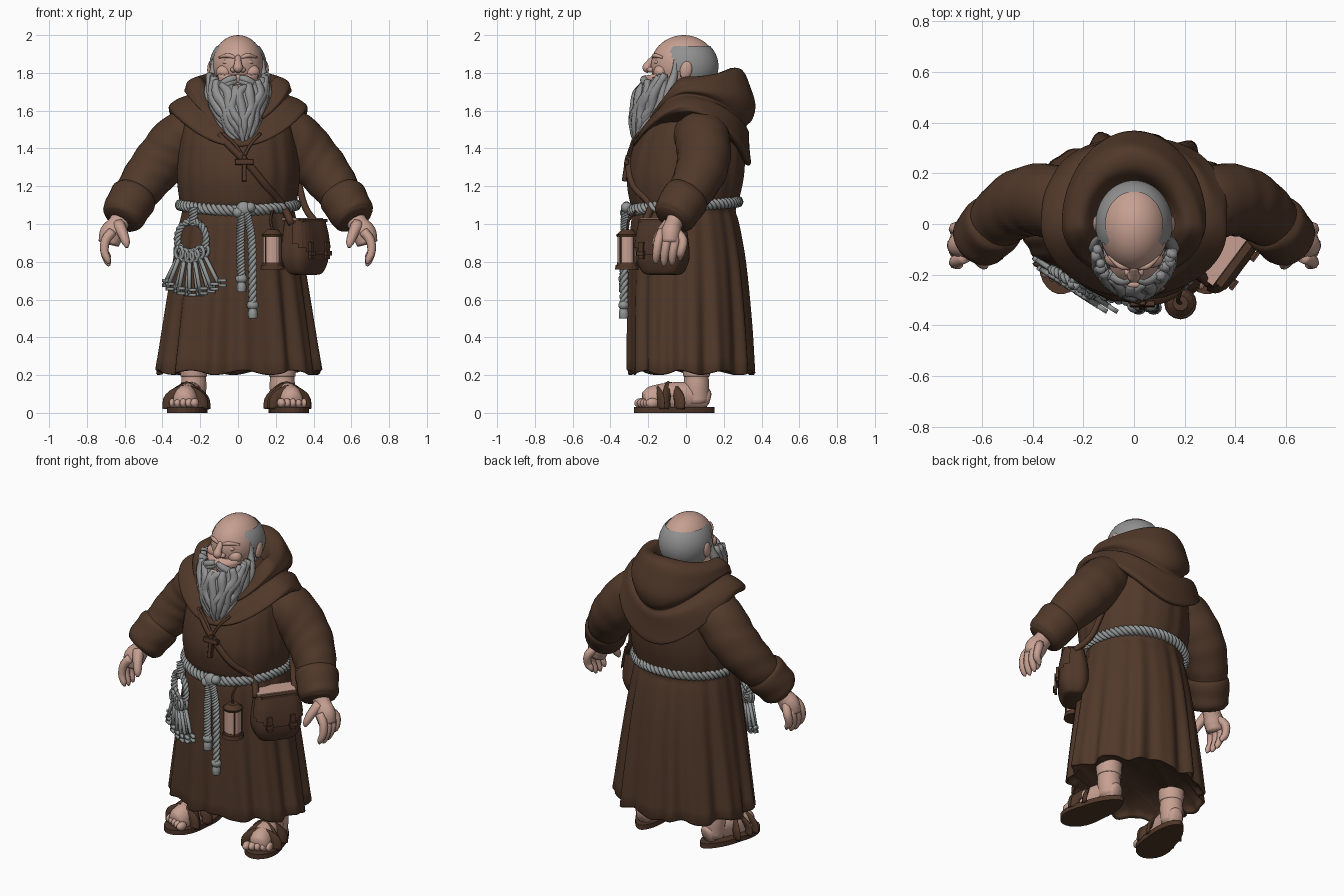
import bpy, bmesh, math
from mathutils import Vector as V, Matrix as M
from math import sin, cos, pi, sqrt

if "Cube" in bpy.data.objects:
    bpy.data.objects.remove(bpy.data.objects["Cube"])


def material(name, rgb):
    m = bpy.data.materials.new(name)
    m.diffuse_color = (*rgb, 1)
    m.use_nodes = True
    m.node_tree.nodes["Principled BSDF"].inputs["Base Color"].default_value = m.diffuse_color
    return m


ROBE = material("brown_cloth", (0.081, 0.040, 0.0225))
LEATHER = material("dark_leather", (0.080, 0.038, 0.022))
SKIN = material("skin", (0.57, 0.35, 0.285))
HAIR = material("grey_hair", (0.28, 0.285, 0.28))
ROPE = material("grey_rope", (0.29, 0.305, 0.305))


def finish(bm, name, mat, smooth=True):
    bmesh.ops.recalc_face_normals(bm, faces=bm.faces)
    for f in bm.faces:
        f.smooth = smooth
    me = bpy.data.meshes.new(name)
    bm.to_mesh(me)
    bm.free()
    me.materials.append(mat)
    ob = bpy.data.objects.new(name, me)
    bpy.context.collection.objects.link(ob)
    return ob


def catmull(pts, sub=4):
    p = [V(q) for q in pts]
    p = [2 * p[0] - p[1]] + p + [2 * p[-1] - p[-2]]
    out = []
    for i in range(1, len(p) - 2):
        a, b, c, d = p[i - 1:i + 3]
        for k in range(sub):
            t = k / sub
            out.append(0.5 * (2 * b + (c - a) * t + (2 * a - 5 * b + 4 * c - d) * t * t
                              + (3 * b - a - 3 * c + d) * t ** 3))
    return out + [p[-2]]


def loft(bm, rings, closed=False):
    vs = [[bm.verts.new(q) for q in r] for r in rings]
    n = len(vs[0])
    for i in range(len(vs) if closed else len(vs) - 1):
        a, b = vs[i], vs[(i + 1) % len(vs)]
        for j in range(n):
            k = (j + 1) % n
            bm.faces.new((a[j], a[k], b[k], b[j]))
    if not closed:
        bm.faces.new(vs[0])
        bm.faces.new(vs[-1])


def tube(bm, path, n=10, sub=4, flat=1.0, wob=0.0):
    """Sweep a circle along (x, y, z, radius) points."""
    pts = catmull(path, sub)
    pos = [q.xyz for q in pts]
    rings, u = [], None
    for i, q in enumerate(pts):
        t = (pos[min(i + 1, len(pos) - 1)] - pos[max(i - 1, 0)]).normalized()
        if u is None:
            u = t.cross(V((0, 1, 0)) if abs(t.y) < 0.9 else V((1, 0, 0)))
        u = (u - t * u.dot(t)).normalized()
        w = t.cross(u)
        ring_pts = []
        for j in range(n):
            a = 2 * pi * j / n
            r = max(q[3], 0.002) * (1 + wob * sin(i * 1.1 + 2.6 * cos(a + 0.6) + sin(2 * a)))
            ring_pts.append(pos[i] + u * cos(a) * r + w * sin(a) * r * flat)
        rings.append(ring_pts)
    loft(bm, rings)


def ball(bm, loc, scale, rot=None, seg=20):
    mat = M.Translation(loc) @ (rot or M()) @ M.Diagonal((*scale, 1))
    bmesh.ops.create_uvsphere(bm, u_segments=seg, v_segments=seg // 2 + 2, radius=1, matrix=mat)


def box(bm, loc, size, rot=None):
    bmesh.ops.create_cube(bm, size=1, matrix=M.Translation(loc) @ (rot or M()) @ M.Diagonal((*size, 1)))


def disc(bm, loc, r1, r2, h, n=16):
    bmesh.ops.create_cone(bm, cap_ends=True, segments=n, radius1=r1, radius2=r2, depth=h,
                          matrix=M.Translation(loc))


def twist(bm, pos, rad, turns, closed=False):
    """Three strands wound around a path."""
    n = len(pos)
    for s in range(3):
        rings = []
        for i, p in enumerate(pos):
            nxt = pos[(i + 1) % n] if closed else pos[min(i + 1, n - 1)]
            prv = pos[i - 1] if closed else pos[max(i - 1, 0)]
            t = (nxt - prv).normalized()
            u = t.cross(V((0.3, 1, 0)) if abs(t.z) > 0.6 else V((0, 0, 1))).normalized()
            w = t.cross(u)
            a = 2 * pi * (s / 3 + turns * i / (n if closed else n - 1))
            c = p + (u * cos(a) + w * sin(a)) * rad * 0.5
            rings.append([c + (u * cos(b) + w * sin(b)) * rad * 0.62
                          for b in (2 * pi * j / 7 for j in range(7))])
        loft(bm, rings, closed)


def ring(rx, yf, yb, zf, zs, zb, n=96, fold=lambda a: 0, dz=lambda a: 0):
    """Oval around the body; height differs at front, side and back."""
    out = []
    for j in range(n):
        a = 2 * pi * j / n
        c, k = cos(a), 1 + fold(a)
        z = zs + ((zf if c > 0 else zb) - zs) * c * c + dz(a)
        out.append(V((rx * sin(a) * k, -(yf if c > 0 else yb) * c * k, z)))
    return out


# Robe: z, half width, front depth, back depth
BODY = [(0.22, .43, .302, .358), (0.5, .39, .302, .342), (0.8, .345, .295, .314), (1.0, .312, .288, .28),
        (1.07, .298, .278, .262), (1.13, .312, .298, .28), (1.25, .325, .312, .305), (1.38, .315, .287, .312),
        (1.5, .295, .235, .305), (1.6, .25, .165, .265), (1.7, .14, .09, .15)]


def front(x, z, off=0.0):
    for p, q in zip(BODY, BODY[1:]):
        if z <= q[0]:
            b = V(p).lerp(V(q), (z - p[0]) / (q[0] - p[0]))
            return V((x, -b[2] * sqrt(max(0, 1 - (x / b[1]) ** 2)) - off, z))


def body_ring(b, k=1.0, dz=0.0):
    z = b[0]
    amp = 0.011 + 0.034 * max(0, 1.05 - z) if z < 1.07 else 0.007
    return ring(b[1] * k, b[2] * k, b[3] * k, z + dz, z + dz, z + dz, 180,
                lambda a: amp * (sin(13 * a + 1.2 * sin(2 * a)) + 0.6 * sin(22 * a + 1)),
                lambda a: 0.012 * sin(9 * a + 1) * max(0, 1 - (z - 0.22) * 8))


bm = bmesh.new()
loft(bm, [body_ring(BODY[0], .9, .04), body_ring(BODY[0], .95, .01), body_ring(BODY[0], .985, -.008)]
     + [body_ring(b) for b in catmull(BODY, 4)])
finish(bm, "robe", ROBE)

# Shoulder cape and lowered hood, fuller over the shoulder blades
CAPE = [(.33, .25, .29, 1.45, 1.59, 1.35), (.365, .278, .325, 1.41, 1.60, 1.31),
        (.367, .282, .342, 1.43, 1.625, 1.34), (.312, .255, .335, 1.475, 1.665, 1.47),
        (.268, .22, .318, 1.505, 1.685, 1.515), (.282, .215, .352, 1.52, 1.705, 1.55),
        (.278, .20, .362, 1.54, 1.735, 1.65), (.25, .175, .33, 1.55, 1.765, 1.765),
        (.21, .15, .275, 1.55, 1.78, 1.825), (.17, .12, .20, 1.53, 1.75, 1.80), (.12, .08, .13, 1.47, 1.65, 1.65)]
bm = bmesh.new()
loft(bm, [ring(*b, 96, lambda a, i=i: 0.014 * sin(i * 0.75 + 3 * cos(a) + sin(2 * a))
               + (.06 * sin(2 * a) ** 2 if cos(a) < 0 and i < 16 else 0))
          for i, b in enumerate(catmull(CAPE, 4))])
finish(bm, "cape_and_hood", ROBE)

for s, side in ((-1, "right"), (1, "left")):
    # Sleeve with turned-back cuff
    bm = bmesh.new()
    tube(bm, [(s * .20, .055, 1.48, .13), (s * .30, .085, 1.45, .145), (s * .385, .095, 1.36, .142),
              (s * .46, .075, 1.27, .134), (s * .53, .025, 1.175, .118), (s * .575, -.02, 1.11, .10)], 28, 6, 1, .016)
    finish(bm, side + "_sleeve", ROBE)
    bm = bmesh.new()
    tube(bm, [(s * .54, .015, 1.165, .108), (s * .553, .0, 1.142, .125), (s * .586, -.036, 1.085, .121),
              (s * .61, -.063, 1.042, .115), (s * .622, -.076, 1.022, .095)], 28, 4, 1, .012)
    finish(bm, side + "_cuff", ROBE)
    # Hand
    bm = bmesh.new()
    tube(bm, [(s * .60, -.045, 1.06, .055), (s * .635, -.065, 1.0, .054), (s * .668, -.08, .95, .064),
              (s * .685, -.085, .895, .055)], 16, 4, .85)
    for i in range(4):
        y, d = -.145 + .043 * i, (.012, 0, .005, .03)[i]
        tube(bm, [(s * .665, -.09 + (y + .08) * .6, .96, .026), (s * .70, y, .915, .025),
                  (s * .707, y - .01, .855, .022), (s * .69, y - .015, .80 + d, .018),
                  (s * .682, y - .016, .777 + d, .006)], 8, 3)
    tube(bm, [(s * .635, -.09, 1.0, .035), (s * .61, -.135, .95, .028), (s * .592, -.16, .90, .021),
              (s * .588, -.168, .875, .007)], 8, 3)
    finish(bm, side + "_hand", SKIN)

    # Foot, in a frame turned slightly outwards
    R = M.Translation((s * .258, -.062, 0)) @ M.Rotation(s * .2, 4, "Z")
    bm = bmesh.new()
    tube(bm, [(0, .19, .07, .03), (0, .17, .075, .058), (0, .08, .09, .072), (0, -.03, .08, .08),
              (0, -.12, .06, .08), (0, -.16, .052, .06)], 16, 4, .8)
    tube(bm, [(0, .125, .05, .062), (0, .12, .14, .068), (0, .12, .19, .066), (0, .12, .2, .072),
              (0, .12, .30, .078)], 16)
    for i in range(5):
        x = s * (-.064 + .032 * i)
        ball(bm, (x, -.168 + .009 * i, .052), (.023 - .0015 * i, .036, .026), seg=10)
    for v in bm.verts:
        v.co.z = max(v.co.z, .015)
    bm.transform(R)
    finish(bm, side + "_foot", SKIN)
    bm = bmesh.new()
    outline = []
    for j in range(32):
        a = 2 * pi * j / 32
        outline.append(V(((.092 - .022 * sin(a)) * cos(a) * (1 + .1 * abs(sin(2 * a))), .218 * sin(a), 0)))
    loft(bm, [[q + V((0, 0, h)) for q in outline] for h in (0, .03)])
    bm.transform(R)
    finish(bm, side + "_sole", LEATHER, False)
    bm = bmesh.new()
    for y0, y1, h in ((-.12, -.09, .118), (-.07, .01, .135), (.02, -.06, .14)):
        tube(bm, [(-.092, y0, .02, .03), (-.08, y0, .08, .03), (0, (y0 + y1) / 2, h, .032),
                  (.08, y1, .08, .03), (.092, y1, .02, .03)], 8, 4, .4)
    for v in bm.verts:
        v.co.z = max(v.co.z, .01)
    bm.transform(R)
    finish(bm, side + "_sandal_straps", LEATHER)

# Head with nose, ears, brows and eyelids
bm = bmesh.new()
ball(bm, (0, -.012, 1.84), (.138, .174, .16), seg=40)
tube(bm, [(0, -.12, 1.80, .11), (0, -.10, 1.7, .11), (0, -.02, 1.58, .1)], 20)
tube(bm, [(0, -.165, 1.885, .016), (0, -.195, 1.85, .02), (0, -.205, 1.825, .027), (0, -.195, 1.805, .012)], 10)
for s in (-1, 1):
    ball(bm, (s * .024, -.188, 1.817), (.017, .02, .015), seg=10)
    ball(bm, (s * .07, -.135, 1.805), (.046, .037, .038))
    ball(bm, (s * .055, -.149, 1.857), (.028, .02, .015), seg=12)
    ball(bm, (s * .147, .0, 1.815), (.016, .032, .048), M.Rotation(-.2, 4, "X"))
    tube(bm, [(s * .015, -.172, 1.88, .009), (s * .055, -.165, 1.892, .012), (s * .1, -.125, 1.882, .006)], 8)
ball(bm, (0, -.238, 1.728), (.03, .014, .01), seg=12)
finish(bm, "head", SKIN)

# Fringe of hair around the bald crown
bm = bmesh.new()
ball(bm, (0, .0, 1.835), (.152, .172, .16), seg=64)
gone = []
for f in bm.faces:
    c = f.calc_center_median()
    if c.y < -.08 + max(0, 1.89 - c.z) * .5 or c.z > 1.94:
        gone.append(f)
bmesh.ops.delete(bm, geom=gone, context="FACES")
finish(bm, "hair_fringe", HAIR)

# Beard: core, wavy locks and moustache
CORE = [(0, -.10, 1.725, .122), (0, -.125, 1.66, .115), (0, -.165, 1.585, .092), (.01, -.205, 1.51, .064),
        (.03, -.25, 1.435, .012)]
bm = bmesh.new()
tube(bm, CORE, 20)
for layer in range(2):
    for i in range(11 - layer):
        t = -1.6 + .32 * (i + .5 * layer)
        path = []
        for k, (cx, cy, z, r) in enumerate(CORE):
            a = t * (1 - .05 * k) + .15 * sin(k * 2.1 + i * 1.7)
            z += (.07 * sin(t) ** 2 if k == 0 else 0) + .02 * sin(i * 2.3) * (k > 2) + .03 * layer * (k > 0)
            rr = r + .008 + .008 * layer
            path.append((cx + rr * 1.12 * sin(a), cy - rr * cos(a), z, (.018, .029, .027, .021, .004)[k]))
        tube(bm, path, 7, 4)
for s in (-1, 1):
    for d in (0, .018):
        tube(bm, [(s * .008, -.215, 1.775 - d, .014), (s * .05, -.222, 1.76 - d, .021),
                  (s * .095, -.195, 1.725 - d, .02), (s * .13, -.17, 1.665 - d, .004)], 8)
    tube(bm, [(s * .13, -.055, 1.87, .010), (s * .134, -.06, 1.80, .018), (s * .15, -.085, 1.72, .027),
              (s * .155, -.11, 1.66, .018), (s * .125, -.14, 1.60, .005)], 8)
finish(bm, "beard", HAIR)

# Rope belt, knot and hanging cords with tassels
bm = bmesh.new()
twist(bm, ring(.303, .292, .272, 1.072, 1.10, 1.118, 220), .029, 22, True)
for x, y, z, r in ((.03, -.315, 1.078, .042), (.0, -.32, 1.06, .028), (.065, -.315, 1.088, .028)):
    ball(bm, (x, y, z), (r, .03, r), seg=12)
for x0, x1, z1 in ((.02, .018, .66), (.045, .078, .52)):
    twist(bm, catmull([(x0, -.322, 1.06), (x1 - .005, -.326, .9), (x1, -.33, z1 + .05)], 24), .022, 7)
    ball(bm, (x1, -.33, z1 + .05), (.032, .028, .026), seg=12)
    tube(bm, [(x1, -.33, z1 + .04, .018), (x1, -.33, z1 + .01, .026), (x1, -.33, z1 - .02, .024)], 9)
finish(bm, "rope_belt", ROPE)


# Key ring, on a plane turned along the hip
def hip(u, z, d=0.0):
    return V((-.245 + .84 * u - .54 * d, -.23 - .54 * u - .84 * d, z))


bm = bmesh.new()
twist(bm, [hip(.09 * sin(2 * pi * i / 60), .92 + .095 * cos(2 * pi * i / 60)) for i in range(60)], .019, 8, True)
twist(bm, [hip(.01, 1.09 - .1 * i / 15) for i in range(16)], .024, 2)
hipR = M.Rotation(-.57, 4, "Z")
for i in range(11):
    t = i / 5 - 1
    d = .022 * (i % 2)
    a, b = hip(.08 * t, .805 + .03 * t * t, d), hip(.175 * t, .625 + .05 * t * t, d)
    tube(bm, [(*a, .011), (*b, .011)], 6, 2)
    loop = [a + V((.026 * .84 * sin(k * pi / 5), -.026 * .54 * sin(k * pi / 5), .025 + .032 * cos(k * pi / 5)))
            for k in range(11)]
    tube(bm, [(*q, .010) for q in loop], 6, 1)
    for f in (.045, .02):
        box(bm, b + V((.014, -.01, f - .02)), (.046, .018, .016), hipR)
finish(bm, "keys", ROPE)

# Lantern: glass inside a frame
LX, LY = .183, -.312
bm = bmesh.new()
disc(bm, (LX, LY, .865), .05, .05, .14)
finish(bm, "lantern_glass", SKIN, False)
bm = bmesh.new()
for z, r1, r2, h in ((.772, .064, .06, .024), (.79, .055, .052, .012), (.938, .053, .06, .014), (.957, .055, .03, .026)):
    disc(bm, (LX, LY, z), r1, r2, h)
for i in range(4):
    a = pi / 4 + i * pi / 2
    tube(bm, [(LX + .05 * cos(a), LY + .05 * sin(a), z, .006) for z in (.78, .94)], 6, 1)
tube(bm, [(LX, LY, .965, .008), (LX - .01, LY + .01, 1.02, .008), (LX, -.265, 1.07, .008)], 6)
finish(bm, "lantern_frame", LEATHER, False)

# Satchel with open top, flap, buckled tabs and straps
S = M.Translation((.352, -.122, .88)) @ M.Rotation(.93, 4, "Z")


def pouch(bm, k):
    loft(bm, [[V((w * k * cos(a) * (1 + .18 * sin(2 * a) ** 2), d * k * sin(a) * (1 + .18 * sin(2 * a) ** 2), z))
               for a in (2 * pi * j / 40 for j in range(40))]
              for z, w, d in catmull([(-.15, .07, .04), (-.135, .11, .065), (-.06, .14, .086), (.05, .133, .08),
                                      (.14, .12, .062)], 6)])


bm = bmesh.new()
pouch(bm, 1)
bm.transform(S)
finish(bm, "satchel", LEATHER)
bm = bmesh.new()
box(bm, (-.005, .018, .146), (.235, .115, .009))
bm.transform(S)
finish(bm, "satchel_lining", SKIN, False)
bm = bmesh.new()
pouch(bm, 1.09)
gone = [f for f in bm.faces if f.calc_center_median().y > -.03 or len(f.verts) > 4
        or f.calc_center_median().z < -.045 + 2.5 * f.calc_center_median().x ** 2]
bmesh.ops.delete(bm, geom=gone, context="FACES")
box(bm, (0, -.057, .138), (.215, .03, .016))
for x in (-.07, .07):
    box(bm, (x, -.098, -.02), (.03, .014, .09))
    box(bm, (x, -.104, -.035), (.044, .018, .026))
bm.transform(S)
finish(bm, "satchel_flap", LEATHER, False)
bm = bmesh.new()
tube(bm, [(*front(x, z, .006), .02) for x, z in ((-.10, 1.47), (-.03, 1.40), (.06, 1.31), (.15, 1.2), (.235, 1.1))]
     + [(.285, -.225, 1.0, .02)], 8)
tube(bm, [(.42, -.03, 1.0, .018), (.36, .04, 1.08, .018), (.325, .08, 1.2, .018), (.3, .14, 1.35, .018)], 8)
finish(bm, "satchel_strap", LEATHER)

# Wooden cross on a neck cord
bm = bmesh.new()
for x0 in (-.08, .12):
    tube(bm, [(*front(x0, 1.48, .03), .008), (*front(.03 + (x0 - .03) * .4, 1.42, .02), .008),
              (*front(.03, 1.35, .01), .008)], 6)
finish(bm, "cross_cord", LEATHER)
bm = bmesh.new()
box(bm, (.033, -.318, 1.295), (.026, .024, .14), M.Rotation(-.15, 4, "X"))
box(bm, (.033, -.315, 1.328), (.1, .024, .03), M.Rotation(-.15, 4, "X"))
bmesh.ops.bevel(bm, geom=bm.edges[:], offset=.003, segments=1, affect="EDGES")
finish(bm, "cross", LEATHER, False)
